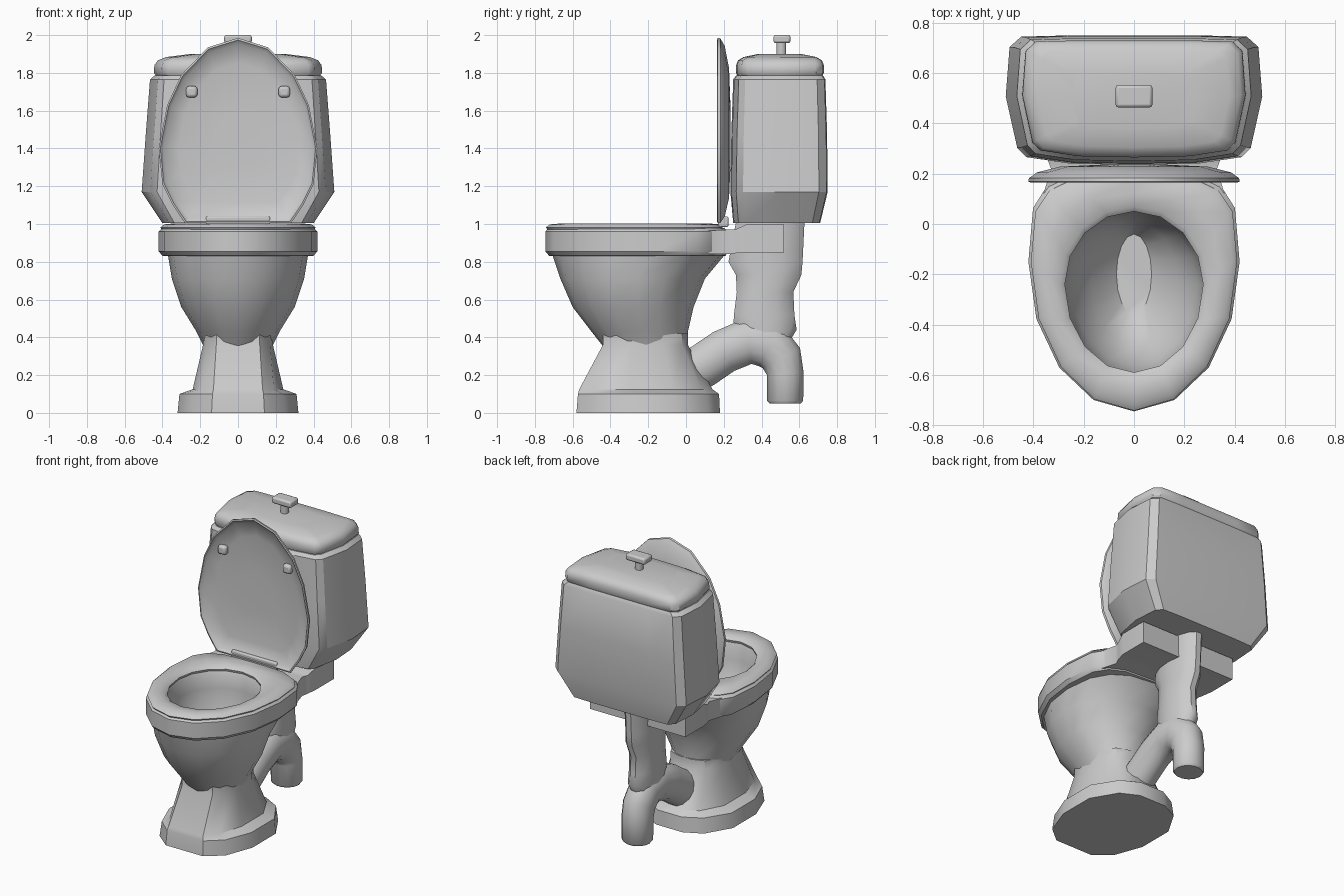
import bpy, bmesh, math
from mathutils import Vector

if "Cube" in bpy.data.objects:
    bpy.data.objects.remove(bpy.data.objects["Cube"])


def loft(name, rings, cap=True, closed=False, angle=40):
    """Skin a list of equal-length vertex rings."""
    bm = bmesh.new()
    vs = [[bm.verts.new(p) for p in r] for r in rings]
    n = len(vs[0])
    pairs = list(zip(vs, vs[1:])) + ([(vs[-1], vs[0])] if closed else [])
    for a, b in pairs:
        for i in range(n):
            j = (i + 1) % n
            bm.faces.new((a[i], a[j], b[j], b[i]))
    if cap and not closed:
        bm.faces.new(vs[0])
        bm.faces.new(vs[-1])
    bmesh.ops.recalc_face_normals(bm, faces=bm.faces)
    me = bpy.data.meshes.new(name)
    bm.to_mesh(me)
    bm.free()
    ob = bpy.data.objects.new(name, me)
    bpy.context.collection.objects.link(ob)
    bpy.ops.object.select_all(action='DESELECT')
    ob.select_set(True)
    bpy.context.view_layer.objects.active = ob
    bpy.ops.object.shade_smooth_by_angle(angle=math.radians(angle))
    return ob


def egg(w, yf, yb, yc, z, p=2.0, n=16):
    """Egg outline: elliptic front, squarer back (superellipse p)."""
    pts = []
    for i in range(n):
        a = 2 * math.pi * i / n
        c, s = math.cos(a), math.sin(a)
        if s > 0:
            x = math.copysign(abs(c) ** (2 / p), c) * w
            y = yc + s ** (2 / p) * (yb - yc)
        else:
            x, y = c * w, yc + s * (yc - yf)
        pts.append((x, y, z))
    return pts


def mirrored(half, z):
    return [(x, y, z) for x, y in half] + [(-x, y, z) for x, y in reversed(half)]


def block(name, c, s, bevel):
    x, y, z = (v / 2 for v in s)
    ob = loft(name, [[(c[0] + a * x, c[1] + b * y, c[2] + k * z)
                      for a, b in ((-1, -1), (1, -1), (1, 1), (-1, 1))] for k in (-1, 1)])
    m = ob.modifiers.new("bevel", 'BEVEL')
    m.width, m.segments = bevel, 2
    return ob


# Foot and pedestal: flat front pillar runs down to the floor
foot = [(.14, -.58), (.25, -.49), (.32, -.30), (.32, -.05), (.22, .12), (.10, .18)]
foot_top = [(.135, -.572), (.24, -.48), (.31, -.30), (.31, -.05), (.21, .11), (.09, .175)]
ankle = [(.13, -.565), (.19, -.47), (.24, -.30), (.24, -.07), (.16, .08), (.07, .14)]
neck = [(.115, -.44), (.17, -.37), (.185, -.28), (.185, -.12), (.13, -.02), (.05, .01)]
loft("pedestal", [mirrored(foot, 0), mirrored(foot_top, .10), mirrored(ankle, .125),
                  mirrored(neck, .36), mirrored(neck, .42)], angle=35)

# Bowl: outside, rim, then the inside surface down to the drain
bowl = [
    egg(.17, -.42, .00, -.21, .33), egg(.185, -.445, .01, -.21, .36),
    egg(.22, -.50, .01, -.23, .43), egg(.30, -.60, .04, -.25, .56),
    egg(.35, -.665, .10, -.25, .71), egg(.37, -.705, .20, -.2, .83, 2.6),
    egg(.40, -.725, .21, -.15, .832, 3.5), egg(.42, -.745, .22, -.15, .855, 3.5),
    egg(.42, -.745, .22, -.15, .96, 3.5), egg(.40, -.725, .20, -.15, .98, 3.5),
    egg(.30, -.61, .07, -.24, .978), egg(.28, -.595, .05, -.24, .95),
    egg(.275, -.59, .05, -.24, .85), egg(.25, -.56, .04, -.24, .74),
    egg(.17, -.49, .01, -.23, .60), egg(.07, -.36, -.04, -.2, .50)]
loft("bowl", bowl)

# Seat ring
loft("seat", [
    egg(.405, -.735, .19, -.15, .972, 3.5), egg(.41, -.742, .195, -.15, .982, 3.5),
    egg(.39, -.72, .18, -.15, .998, 3.5), egg(.34, -.66, .12, -.2, 1.003, 2.8),
    egg(.295, -.61, .07, -.24, .997), egg(.275, -.59, .05, -.24, .98),
    egg(.28, -.595, .055, -.24, .965)], closed=True)

# Deck behind the rim that carries the tank
loft("deck", [[(-w, y, b), (w, y, b), (w, y, t), (-w, y, t)] for y, w, b, t in (
    (.12, .36, .84, .965), (.22, .33, .84, .97), (.26, .345, .845, .97),
    (.32, .36, .85, .998), (.52, .36, .85, .998))])

# Tank and tank lid share one bulging outline
tank_half = [(0, 0), (.5, .01), (.84, .06), (.91, .13), (1, .53), (.97, .91), (.88, .99), (.5, 1), (0, 1)]


def tank_ring(w, y0, y1, z):
    half = [(u * w, y0 + v * (y1 - y0), z) for u, v in tank_half]
    return half + [(-x, y, z) for x, y, z in reversed(half[1:-1])]


loft("tank", [tank_ring(*r) for r in (
    (.40, .25, .71, 1.004), (.51, .235, .75, 1.17), (.488, .24, .747, 1.48),
    (.466, .25, .738, 1.765), (.44, .265, .725, 1.787))], angle=30)
loft("tank_lid", [tank_ring(*r) for r in (
    (.43, .275, .72, 1.78), (.445, .265, .73, 1.80), (.443, .265, .73, 1.84),
    (.425, .275, .72, 1.866), (.38, .305, .69, 1.884), (.25, .38, .61, 1.9))])

# Flush knob
loft("knob_stem", [egg(.027, .478, .532, .505, z, n=10) for z in (1.89, 1.97)])
block("knob_cap", (0, .508, 1.979), (.146, .09, .044), .012)

# Raised cover: egg outline, shallow dish in front, domed back
cover_half = [(0, 1.985), (.16, 1.935), (.30, 1.79), (.375, 1.63), (.42, 1.40),
              (.40, 1.21), (.345, 1.10), (.28, 1.004), (0, 1.004)]


def cover_ring(s, y):
    half = [(x * s, y, 1.45 + (z - 1.45) * s) for x, z in cover_half]
    return half + [(-x, y, z) for x, y, z in reversed(half[1:-1])]


loft("cover", [cover_ring(*r) for r in (
    (.3, .208), (.75, .203), (.94, .185), (.98, .165), (1, .168),
    (.995, .182), (.92, .205), (.7, .228), (.3, .236))])
for s in (-1, 1):
    block("cover_bumper", (s * .245, .19, 1.70), (.06, .045, .06), .015)
block("hinge", (0, .197, 1.012), (.34, .055, .056), .008)


# Outlet trap: pipe swept along an arch in the y-z plane
def pipe(name, path, rx, n=14):
    rings = []
    for i, (y, z, r) in enumerate(path):
        a, b = path[max(i - 1, 0)], path[min(i + 1, len(path) - 1)]
        t = Vector((b[0] - a[0], b[1] - a[1])).normalized()
        ring = []
        for k in range(n):
            q = 2 * math.pi * k / n
            d = math.sin(q) * r
            ring.append((math.cos(q) * rx * min(1, r / .095), y - t.y * d, z + t.x * d))
        rings.append(ring)
    return loft(name, rings)


pipe("outlet_pipe", [(-.05, .17, .12), (.09, .25, .12), (.20, .325, .12), (.33, .38, .125),
                     (.445, .36, .13), (.505, .29, .115), (.525, .21, .1),
                     (.525, .065, .098), (.525, .05, .085)], .10)

# Inlet column from tank down to the trap
loft("inlet_column", [egg(w, f, b, (f + b) / 2, z, n=14) for w, f, b, z in (
    (.085, .28, .54, .36), (.085, .245, .59, .44), (.085, .25, .578, .52), (.085, .265, .572, .64),
    (.085, .26, .615, .73), (.085, .22, .622, .80), (.085, .26, .632, 1.01))])
